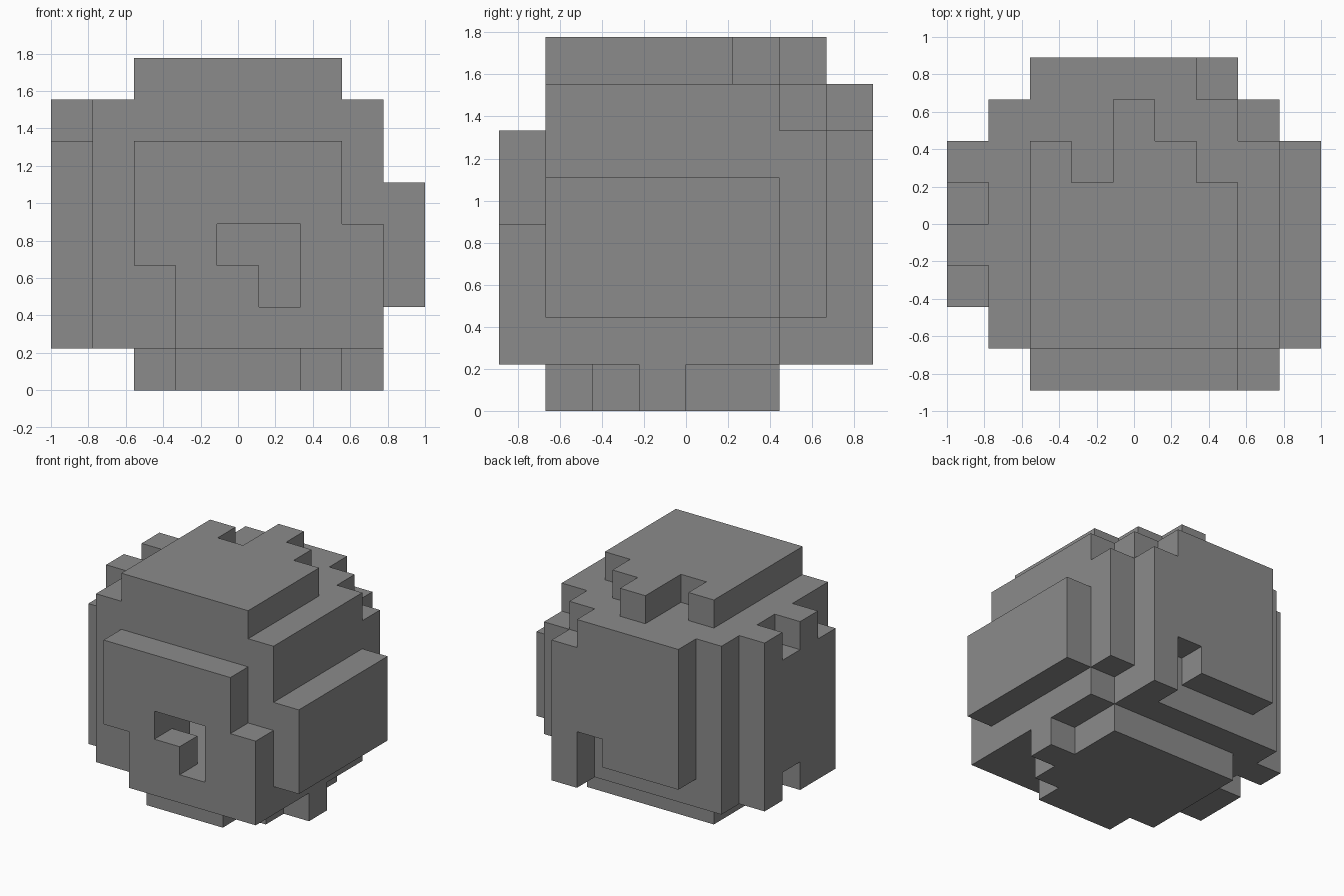
import bpy, bmesh
from mathutils import Vector

default = bpy.data.objects.get("Cube")
if default:
    bpy.data.objects.remove(default, do_unlink=True)

CELL = 2 / 9
ORIGIN = Vector((-1.0, -4 * CELL, 0.0))

stone = bpy.data.materials.new("stone_grey")
stone.use_nodes = True
GREY = (0.26, 0.26, 0.26, 1.0)
stone.diffuse_color = GREY
bsdf = next(n for n in stone.node_tree.nodes if n.type == 'BSDF_PRINCIPLED')
bsdf.inputs["Base Color"].default_value = GREY
bsdf.inputs["Roughness"].default_value = 0.9

cells = set()


def block(x, y, z):
    """All cells in inclusive index ranges."""
    return {(i, j, k)
            for i in range(x[0], x[1] + 1)
            for j in range(y[0], y[1] + 1)
            for k in range(z[0], z[1] + 1)}


# Core, chipped along its back left edge
cells |= block((1, 7), (1, 6), (1, 6))
cells -= {(7, 6, 1), (7, 6, 6)}

# Front slab
cells |= block((2, 6), (0, 0), (3, 5))
cells |= block((3, 7), (0, 0), (1, 2))
cells.add((7, 0, 3))

# Back slab with ragged lower edge
cells |= block((2, 4), (7, 7), (2, 6))
cells |= block((5, 5), (7, 7), (3, 6))
cells |= block((6, 6), (7, 7), (1, 5))

# Side slabs, the -x one notched along its top and bottom
cells |= block((8, 8), (1, 5), (2, 4))
cells |= block((0, 0), (2, 5), (1, 6))
cells -= {(0, 2, 6), (0, 4, 6), (0, 4, 1)}

# Cap with ragged back edge
cells |= block((2, 6), (1, 4), (7, 7))
cells |= {(2, 5, 7), (4, 5, 7), (5, 5, 7), (4, 6, 7)}

# Base
cells |= block((2, 6), (2, 5), (0, 0))
cells |= block((3, 5), (1, 1), (0, 0))
cells.add((7, 3, 0))

# Opening in the front leading to an inner hollow
cells -= {(4, 0, 3), (5, 0, 3), (5, 0, 2)}
cells -= block((4, 5), (1, 1), (2, 3))
cells -= block((2, 6), (2, 5), (2, 5))


def build_rock(name, filled):
    """Skin the filled cells and merge flat regions."""
    bm = bmesh.new()
    verts = {}

    def vert(p):
        if p not in verts:
            verts[p] = bm.verts.new(ORIGIN + Vector(p) * CELL)
        return verts[p]

    for cell in sorted(filled):
        for axis in range(3):
            u, v = (axis + 1) % 3, (axis + 2) % 3
            for side in (0, 1):
                near = list(cell)
                near[axis] += 2 * side - 1
                if tuple(near) in filled:
                    continue
                corners = []
                for du, dv in ((0, 0), (1, 0), (1, 1), (0, 1)):
                    p = list(cell)
                    p[axis] += side
                    p[u] += du
                    p[v] += dv
                    corners.append(vert(tuple(p)))
                bm.faces.new(corners if side else corners[::-1])
    bmesh.ops.dissolve_limit(bm, angle_limit=0.01, verts=bm.verts[:],
                             edges=bm.edges[:])
    mesh = bpy.data.meshes.new(name)
    bm.to_mesh(mesh)
    bm.free()
    mesh.materials.append(stone)
    obj = bpy.data.objects.new(name, mesh)
    bpy.context.scene.collection.objects.link(obj)
    return obj


build_rock("block_boulder", cells)
